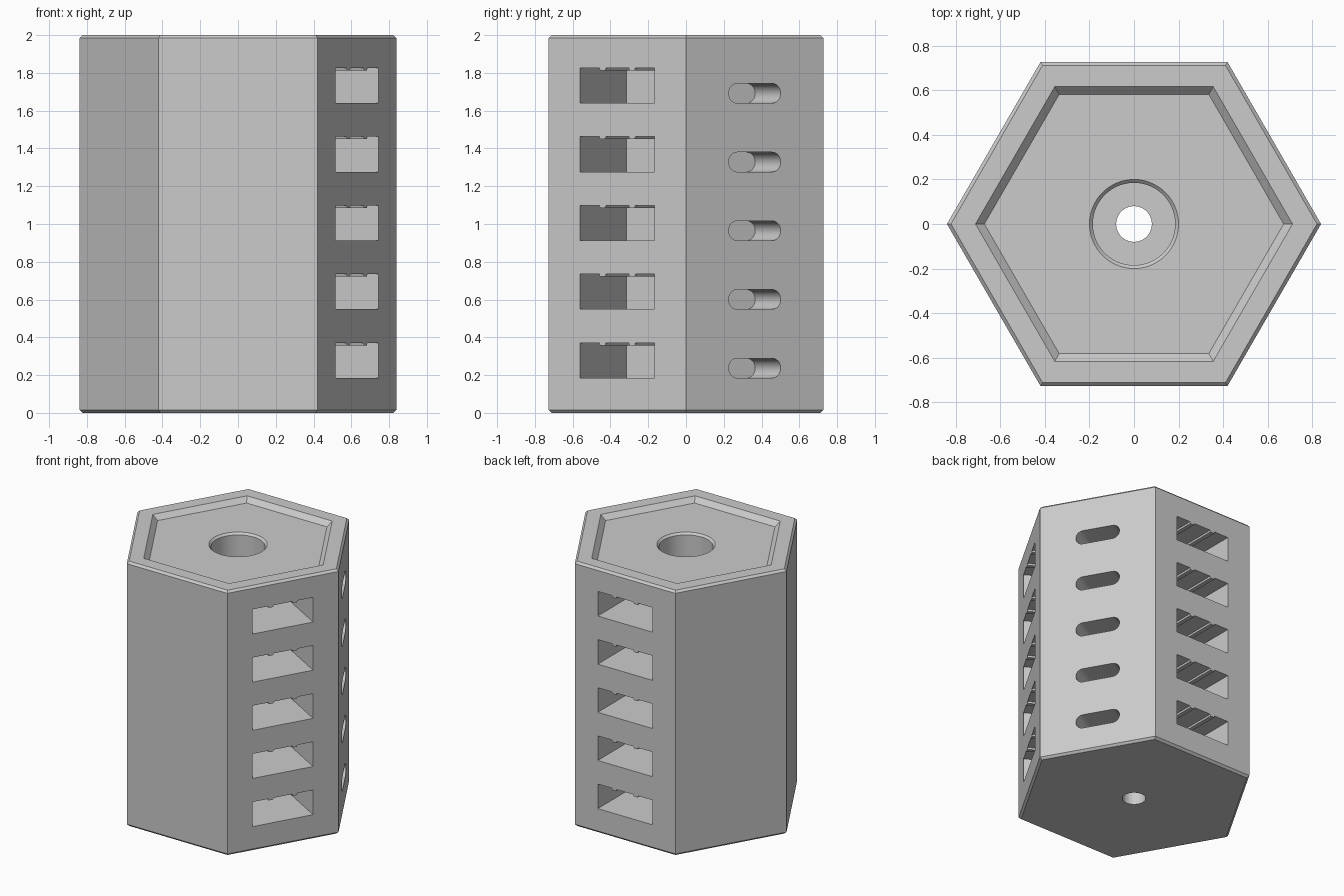
import bpy, bmesh
from math import cos, sin, pi, radians
from mathutils import Matrix

cube = bpy.data.objects.get("Cube")
if cube:
    bpy.data.objects.remove(cube)

APOTHEM = 0.7275
LEVELS = [0.185 + 0.3637 * i for i in range(5)]   # underside of each row

grey = bpy.data.materials.new("plain_grey")
grey.use_nodes = True
grey.diffuse_color = (0.6, 0.6, 0.6, 1)
grey.node_tree.nodes["Principled BSDF"].inputs["Base Color"].default_value = (0.6, 0.6, 0.6, 1)


def loft(bm, loops):
    """Closed solid through a list of equal point loops."""
    rings = [[bm.verts.new(p) for p in loop] for loop in loops]
    n = len(rings[0])
    for a, b in zip(rings, rings[1:]):
        for i in range(n):
            j = (i + 1) % n
            bm.faces.new((a[i], a[j], b[j], b[i]))
    bm.faces.new(rings[0][::-1])
    bm.faces.new(rings[-1])


def turned(bm, profile, sides):
    """Solid of revolution from (radius, height) pairs."""
    loft(bm, [[(r * cos(2 * pi * k / sides), r * sin(2 * pi * k / sides), z)
               for k in range(sides)] for r, z in profile])


def pocket(bm, outline, angle, depth):
    """Push a (sideways, height) outline into the side facing the given angle."""
    turn = Matrix.Rotation(radians(angle), 3, 'Z')
    loft(bm, [[turn @ Matrix.Translation((u, v, z)).translation for v, z in outline]
              for u in (APOTHEM - depth, APOTHEM + 0.1)])


def finish(bm, name):
    bmesh.ops.recalc_face_normals(bm, faces=bm.faces)
    mesh = bpy.data.meshes.new(name)
    bm.to_mesh(mesh)
    bm.free()
    ob = bpy.data.objects.new(name, mesh)
    mesh.materials.append(grey)
    bpy.context.collection.objects.link(ob)
    return ob


# Hexagonal body with bevelled ends and a sloped recess in the top
bm = bmesh.new()
turned(bm, [(0.822, 0), (0.84, 0.016), (0.84, 1.984), (0.822, 2),
            (0.712, 2), (0.672, 1.964)], 6)
body = finish(bm, "hexagonal_body")

# Central bore with a bevelled mouth and a narrow hole through the base
bm = bmesh.new()
turned(bm, [(0.08, -0.1), (0.08, 0.12), (0.185, 0.12), (0.185, 1.949), (0.28, 2.044)], 64)
bore = finish(bm, "bore_cutter")

# Rectangular slots on two sides, two small ribs under each ceiling
bm = bmesh.new()
half, high, rib = 0.228, 0.186, 0.013
for z in LEVELS:
    outline = [(-half, z), (half, z), (half, z + high)]
    for c in (0.09, -0.09):
        outline += [(c + 0.02, z + high), (c + 0.016, z + high - rib),
                    (c - 0.016, z + high - rib), (c - 0.02, z + high)]
    outline.append((-half, z + high))
    for angle in (-30, 90):
        pocket(bm, outline, angle, 0.49)
slots = finish(bm, "slot_cutter")

# Round-ended holes on the side between them
bm = bmesh.new()
r, reach = 0.052, 0.107
for z in LEVELS:
    outline = []
    for side, start in ((1, -pi / 2), (-1, pi / 2)):
        for k in range(17):
            a = start + pi * k / 16
            outline.append((side * reach + r * cos(a), z + r + r * sin(a)))
    pocket(bm, outline, 30, 0.27)
holes = finish(bm, "round_hole_cutter")

# Cut everything out of the body
bpy.ops.object.select_all(action='DESELECT')
bpy.context.view_layer.objects.active = body
body.select_set(True)
for cutter in (bore, slots, holes):
    cutter.hide_render = True
    mod = body.modifiers.new(cutter.name, 'BOOLEAN')
    mod.operation = 'DIFFERENCE'
    mod.solver = 'EXACT'
    mod.object = cutter
    bpy.ops.object.modifier_apply(modifier=mod.name)
    bpy.data.objects.remove(cutter)

bpy.ops.object.shade_smooth_by_angle(angle=radians(25))
